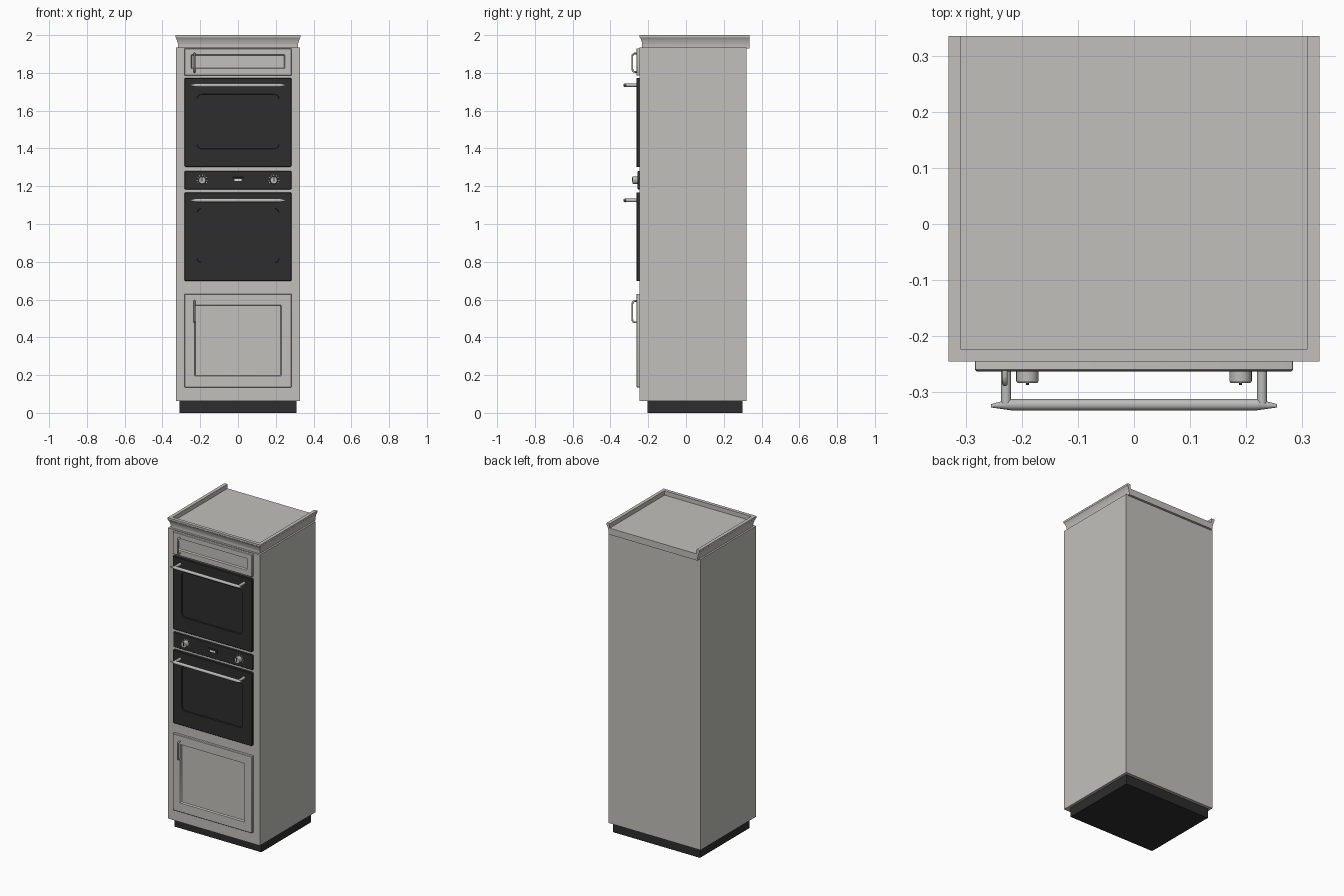
import bpy, bmesh, math
from mathutils import Vector, Matrix

if "Cube" in bpy.data.objects:
    bpy.data.objects.remove(bpy.data.objects["Cube"])


def material(name, rgb):
    m = bpy.data.materials.new(name)
    m.diffuse_color = (*rgb, 1)
    m.use_nodes = True
    m.node_tree.nodes["Principled BSDF"].inputs["Base Color"].default_value = m.diffuse_color
    return m


PAINT = material("warm_grey_paint", (0.54, 0.53, 0.50))
BLACK = material("oven_black", (0.026, 0.026, 0.026))
STEEL = material("brushed_steel", (0.50, 0.50, 0.48))
PALE = material("pale_markings", (0.75, 0.75, 0.73))


def finish(name, bm, mat, smooth=True):
    bmesh.ops.recalc_face_normals(bm, faces=bm.faces)
    mesh = bpy.data.meshes.new(name)
    bm.to_mesh(mesh)
    bm.free()
    ob = bpy.data.objects.new(name, mesh)
    bpy.context.collection.objects.link(ob)
    mesh.materials.append(mat)
    if smooth:
        bpy.ops.object.select_all(action='DESELECT')
        ob.select_set(True)
        bpy.context.view_layer.objects.active = ob
        bpy.ops.object.shade_smooth_by_angle(angle=math.radians(30))
    return ob


def box(name, lo, hi, mat):
    bm = bmesh.new()
    lo, hi = Vector(lo), Vector(hi)
    size = hi - lo
    bmesh.ops.create_cube(bm, size=1, matrix=Matrix.Translation((lo + hi) / 2)
                          @ Matrix.Diagonal((*size, 1)))
    return finish(name, bm, mat, False)


def rounded(cx, cz, w, h, r, y, seg=6):
    """Ring of points: rounded rectangle in the front plane."""
    pts = []
    for k, (sx, sz) in enumerate(((1, 1), (-1, 1), (-1, -1), (1, -1))):
        for i in range(seg + 1):
            a = math.pi / 2 * (k + i / seg)
            pts.append((cx + sx * (w / 2 - r) + r * math.cos(a), y,
                        cz + sz * (h / 2 - r) + r * math.sin(a)))
    return pts


def loft(name, rings, mat):
    """Skin through rings from back to front, capped at both ends."""
    bm = bmesh.new()
    vs = [[bm.verts.new(p) for p in ring] for ring in rings]
    n = len(vs[0])
    for a, b in zip(vs, vs[1:]):
        for i in range(n):
            j = (i + 1) % n
            bm.faces.new((a[i], a[j], b[j], b[i]))
    bm.faces.new(vs[0])
    bm.faces.new(vs[-1])
    return finish(name, bm, mat)


def rods(name, parts, mat):
    """Joined tapered rods: (start, end, start radius, end radius)."""
    bm = bmesh.new()
    for p, q, r1, r2 in parts:
        p, q = Vector(p), Vector(q)
        rot = Vector((0, 0, 1)).rotation_difference(q - p).to_matrix().to_4x4()
        bmesh.ops.create_cone(bm, cap_ends=True, segments=20, radius1=r1, radius2=r2,
                              depth=(q - p).length,
                              matrix=Matrix.Translation((p + q) / 2) @ rot)
    return finish(name, bm, mat)


# Carcass, plinth and top board
FRONT = -0.245
box("plinth", (-0.31, -0.205, 0), (0.31, 0.30, 0.065), BLACK)
box("cabinet_body", (-0.328, FRONT, 0.062), (0.328, 0.32, 1.935), PAINT)
box("top_board", (-0.316, -0.232, 1.93), (0.316, 0.335, 1.972), PAINT)

# Crown moulding: one profile mitred round three sides
profile = [(-0.014, 1.932), (-0.014, 1.945), (-0.012, 1.958), (-0.008, 1.972),
           (-0.003, 1.984), (0, 1.988), (0, 2.0), (-0.022, 2.0), (-0.022, 1.932)]
bm = bmesh.new()
stations = []
for sx, y0, follow in ((-1, 0.335, 0), (-1, FRONT, 1), (1, FRONT, 1), (1, 0.335, 0)):
    stations.append([bm.verts.new((sx * (0.331 + o), y0 - o * follow, z))
                     for o, z in profile])
for a, b in zip(stations, stations[1:]):
    for i in range(len(profile)):
        j = (i + 1) % len(profile)
        bm.faces.new((a[i], a[j], b[j], b[i]))
bm.faces.new(stations[0])
bm.faces.new(stations[-1])
finish("crown_moulding", bm, PAINT)


def framed_front(name, z0, z1, inner_w, p0, p1):
    """Framed door or drawer front with a sunken centre panel."""
    cz, h, pz, ph = (z0 + z1) / 2, z1 - z0, (p0 + p1) / 2, p1 - p0
    loft(name, [rounded(0, cz, 0.566, h, 0.003, FRONT + 0.002, 2),
                rounded(0, cz, 0.566, h, 0.003, -0.259, 2),
                rounded(0, cz, 0.560, h - 0.006, 0.003, -0.262, 2),
                rounded(0, pz, inner_w, ph, 0.003, -0.262, 2),
                rounded(0, pz, inner_w - 0.008, ph - 0.008, 0.002, -0.251, 2)], PAINT)


framed_front("lower_door", 0.135, 0.63, 0.458, 0.195, 0.572)
framed_front("upper_drawer", 1.785, 1.93, 0.496, 1.822, 1.897)


# Bow pulls on the painted fronts
def pull(name, z0, z1):
    c = bpy.data.curves.new(name, 'CURVE')
    c.dimensions = '3D'
    c.bevel_depth, c.bevel_resolution, c.use_fill_caps = 0.005, 3, True
    s = c.splines.new('POLY')
    half, mid, r = (z1 - z0) / 2 - 0.005, (z0 + z1) / 2, 0.014
    pts = [(-0.252, -half)]
    for k in range(5):
        a = math.pi / 2 * k / 4
        pts.append((-0.284 + r - r * math.sin(a), -half + r - r * math.cos(a)))
    pts += [(y, -z) for y, z in reversed(pts)]
    s.points.add(len(pts) - 1)
    for p, (y, z) in zip(s.points, pts):
        p.co = (-0.23, y, mid + z, 1)
    c.materials.append(STEEL)
    bpy.context.collection.objects.link(bpy.data.objects.new(name, c))


pull("lower_pull", 0.475, 0.597)
pull("upper_pull", 1.80, 1.908)


# Ovens: door with a shallow window and a bar handle
def oven(tag, z0, z1, w0, w1, hz):
    cz, h, wz, wh = (z0 + z1) / 2, z1 - z0, (w0 + w1) / 2, w1 - w0
    loft(tag + "_oven_door", [
        rounded(0, cz, 0.566, h, 0.008, FRONT + 0.002),
        rounded(0, cz, 0.566, h, 0.008, -0.260),
        rounded(0, cz, 0.560, h - 0.006, 0.006, -0.263),
        rounded(0, wz, 0.436, wh, 0.025, -0.263),
        rounded(0, wz, 0.432, wh - 0.004, 0.023, -0.256)], BLACK)
    y = -0.322
    parts = [((-0.22, y, hz), (0.22, y, hz), 0.010, 0.010)]
    for s in (-1, 1):
        parts += [((s * 0.22, y, hz), (s * 0.255, y - 0.002, hz), 0.010, 0.003),
                  ((s * 0.228, -0.258, hz), (s * 0.228, y, hz), 0.009, 0.009)]
    rods(tag + "_oven_handle", parts, STEEL)


oven("upper", 1.302, 1.773, 1.397, 1.687, 1.735)
oven("lower", 0.697, 1.168, 0.795, 1.083, 1.125)

# Control panel with display
Z = 1.232
loft("control_panel", [rounded(0, Z, 0.566, 0.097, 0.006, FRONT + 0.002),
                       rounded(0, Z, 0.566, 0.097, 0.006, -0.253),
                       rounded(0, Z, 0.562, 0.093, 0.005, -0.256)], BLACK)
loft("display_frame", [rounded(0, Z, 0.066, 0.032, 0.008, -0.254),
                       rounded(0, Z, 0.064, 0.030, 0.007, -0.259)], BLACK)
loft("display_readout", [rounded(0, Z, 0.038, 0.011, 0.002, -0.258),
                         rounded(0, Z, 0.038, 0.011, 0.002, -0.260)], PALE)

# Knobs, each with a pointer and a ring of tick marks
for side, x in (("left", -0.19), ("right", 0.19)):
    loft(side + "_knob", [rounded(x, Z, 2 * r, 2 * r, r, y) for r, y in
                          ((0.020, -0.254), (0.020, -0.280), (0.018, -0.283))], STEEL)
    loft(side + "_knob_pointer", [rounded(x, Z + 0.004, 0.005, 0.022, 0.002, y)
                                  for y in (-0.281, -0.287)], BLACK)
    bm = bmesh.new()
    for k in range(9):
        a = math.radians(-30 + 30 * k)
        pos = (x + 0.026 * math.cos(a), -0.2565, Z + 0.026 * math.sin(a))
        bmesh.ops.create_cube(bm, size=1, matrix=Matrix.Translation(pos)
                              @ Matrix.Rotation(-a, 4, 'Y')
                              @ Matrix.Diagonal((0.006, 0.002, 0.003, 1)))
    finish(side + "_knob_ticks", bm, PALE, False)
